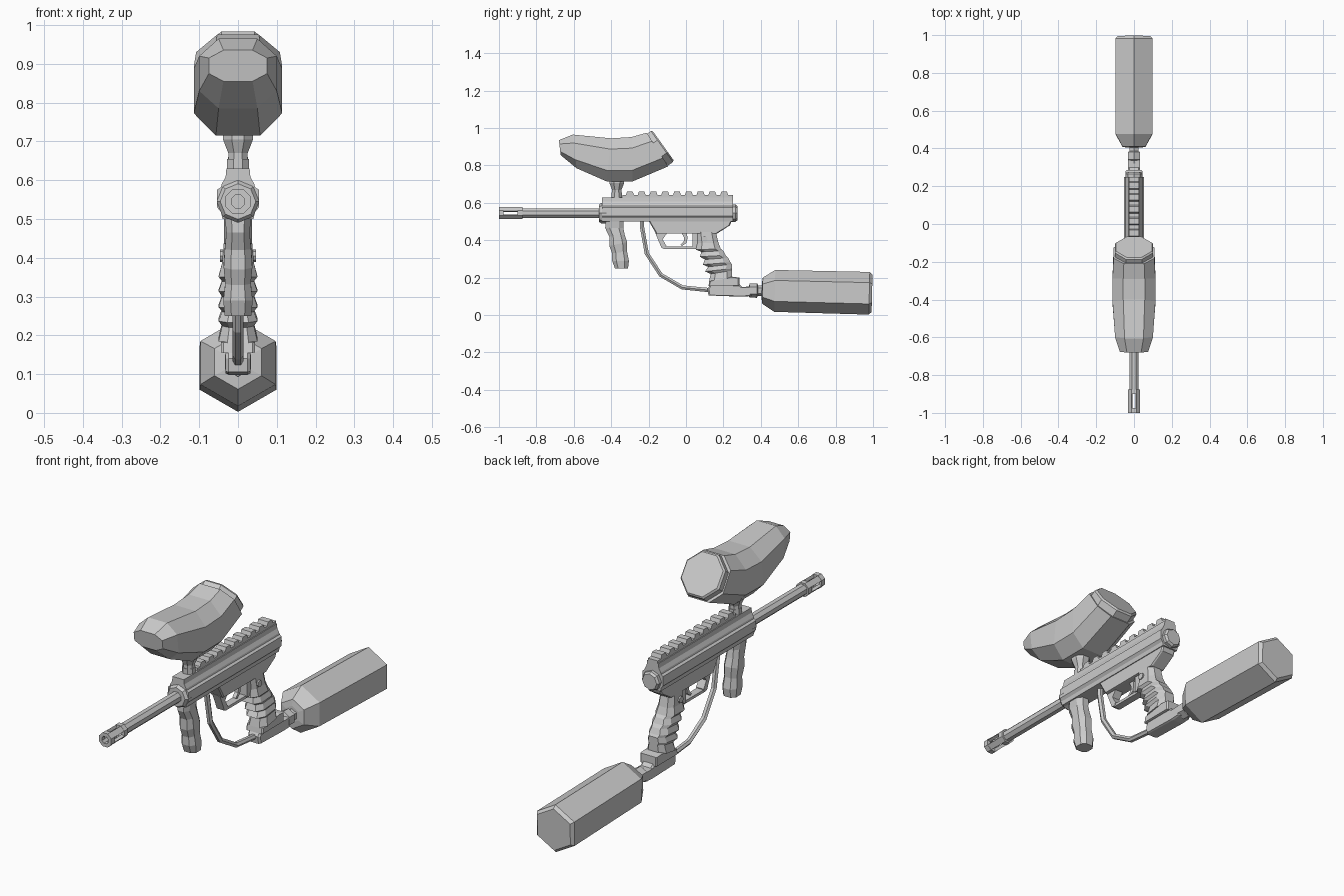
import bpy, math
from mathutils import Vector

cube = bpy.data.objects.get("Cube")
if cube:
    bpy.data.objects.remove(cube)

grey = bpy.data.materials.new("plain grey")
grey.use_nodes = True
colour = (0.6, 0.6, 0.6, 1)
grey.diffuse_color = colour
grey.node_tree.nodes["Principled BSDF"].inputs["Base Color"].default_value = colour

AXIS = 0.545  # height of the barrel line


def make(name, verts, faces):
    mesh = bpy.data.meshes.new(name)
    mesh.from_pydata(verts, [], faces)
    import bmesh
    bm = bmesh.new()
    bm.from_mesh(mesh)
    bmesh.ops.recalc_face_normals(bm, faces=bm.faces)
    bm.to_mesh(mesh)
    bm.free()
    mesh.materials.append(grey)
    obj = bpy.data.objects.new(name, mesh)
    bpy.context.scene.collection.objects.link(obj)
    return obj


def loft(name, rings, closed=False):
    """Skin equal rings of points, capped at the ends or joined into a loop."""
    n, m = len(rings[0]), len(rings)
    verts = [p for ring in rings for p in ring]
    faces = []
    for i in range(m if closed else m - 1):
        a, b = i * n, (i + 1) % m * n
        faces += [(a + k, a + (k + 1) % n, b + (k + 1) % n, b + k) for k in range(n)]
    if not closed:
        faces += [tuple(range(n)), tuple(range((m - 1) * n, m * n))]
    return make(name, verts, faces)


def plate(name, outline, half, taper=0):
    """Side outline of (y, z) points given thickness across x, optionally chamfered."""
    mid = sum((Vector(p) for p in outline), Vector((0, 0))) / len(outline)
    rings = []
    for x, inset in ((-half, taper), (-half + taper, 0), (half - taper, 0), (half, taper)):
        ring = []
        for p in outline:
            d = Vector(p) - mid
            q = mid + d * (1 - inset / d.length)
            ring.append((x, q.x, q.y))
        rings.append(ring)
    return loft(name, rings if taper else rings[::3])


def lathe(name, profile, start, axis, sides=8, turn=0.0, closed=False):
    """Turn (distance, radius) points about an axis lying in the middle plane."""
    axis = Vector(axis).normalized()
    side = Vector((1, 0, 0))
    up = axis.cross(side)
    rings = []
    for d, r in profile:
        c = Vector(start) + axis * d
        angles = [math.radians(turn) + math.tau * k / sides for k in range(sides)]
        rings.append([c + (side * math.cos(a) + up * math.sin(a)) * r for a in angles])
    return loft(name, rings, closed)


def body(name, stations, a=0.5):
    """Chamfered sections, each from one edge (y, z) to the other with a half width."""
    shape = [(1, a), (a, 1), (-a, 1), (-1, a), (-1, -a), (-a, -1), (a, -1), (1, -a)]
    rings = []
    for y1, z1, y2, z2, w in stations:
        p, q = Vector((0, y1, z1)), Vector((0, y2, z2))
        rings.append([(p + q) / 2 + (p - q) / 2 * v + Vector((w * u, 0, 0)) for u, v in shape])
    return loft(name, rings)


def box(name, y1, y2, z1, z2, half):
    return plate(name, [(y1, z1), (y2, z1), (y2, z2), (y1, z2)], half)


# Barrel and slotted muzzle
Y = (0, 1, 0)
lathe("barrel", [(0, .018), (0, .027), (.46, .027), (.46, .018)], (0, -.9, AXIS), Y, 8, 22.5, True)
for label, y, length in (("tip", -1, .025), ("collar", -.9, .025)):
    lathe("muzzle_" + label, [(0, .018), (0, .035), (length, .035), (length, .018)],
          (0, y, AXIS), Y, 8, 22.5, True)
for k in range(4):
    rings = []
    for y in (-.98, -.895):
        corners = [(r, math.radians(45 + 90 * k + d)) for r, d in
                   ((.019, -24), (.034, -24), (.034, 24), (.019, 24))]
        rings.append([(r * math.cos(t), y, AXIS + r * math.sin(t)) for r, t in corners])
    loft(f"muzzle_bar_{k + 1}", rings)

# Receiver with its end caps
half_section = [(.03, .63), (.032, .608), (.042, .59), (.044, .582), (.054, .575),
                (.054, .53), (.044, .518), (.04, .5)]
section = half_section + [(-x, z) for x, z in reversed(half_section)]
loft("receiver", [[(x, y, z) for x, z in section] for y in (-.45, .25)])
lathe("receiver_front_collar", [(0, .046), (.012, .055), (.04, .055)], (0, -.465, AXIS), Y)
lathe("receiver_rear_cap", [(0, .046), (.03, .046), (.04, .038)], (0, .235, AXIS), Y)

# Top rail and teeth
box("rail_base", -.34, .25, .625, .642, .026)
for k in range(9):
    y = -.3 + k * .063
    plate(f"rail_tooth_{k + 1}", [(y - .022, .64), (y + .022, .64), (y + .015, .66), (y - .015, .66)], .026)

# Lower frame, guard and trigger
plate("lower_frame", [(-.2, .505), (.245, .505), (.235, .48), (.165, .435), (-.16, .435)], .036, .006)
plate("guard_front", [(-.165, .44), (-.1, .44), (-.125, .405), (-.105, .37), (-.11, .355), (-.13, .358)], .02)
box("guard_bottom", -.12, .06, .353, .366, .018)
box("guard_rear", .035, .075, .36, .44, .024)
plate("trigger", [(-.025, .44), (.005, .44), (.008, .41), (.002, .385), (-.02, .37), (-.03, .375),
                  (-.012, .395), (-.01, .415)], .009)

# Rear grip with finger ridges
front = [(.055, .445), (.06, .385), (.053, .35), (.082, .338), (.074, .312), (.101, .297),
         (.09, .27), (.118, .258), (.102, .233), (.132, .22), (.123, .18)]
stations = []
for i, (y, z) in enumerate(front):
    t = i / (len(front) - 1)
    back = .16 + .13 * t if t < .66 else .246
    ridge = 0 < i and i % 2 == 0
    stations.append((y, z, back, z + .02 * t, .05 if ridge else .041))
stations[0] = (.055, .445, .16, .445, .036)
body("rear_grip", stations, .55)
for side, x in (("left", .034), ("right", -.046)):
    lathe(f"grip_screw_{side}", [(0, .016), (.012, .016)], (x, .1, .405), (0, 0, 1), 8).matrix_world
    screw = bpy.data.objects[f"grip_screw_{side}"]
    for v in screw.data.vertices:
        dx, dz = v.co.z - .405, v.co.x - x
        v.co = (x + dx, v.co.y, .405 + dz)

# Grip foot, bottle mount and connector
plate("grip_foot", [(.12, .155), (.285, .155), (.285, .2), (.25, .205), (.125, .182)], .044, .006)
plate("bottle_mount", [(.12, .105), (.3, .098), (.35, .102), (.35, .15), (.3, .15), (.285, .165), (.13, .165),
                       (.115, .14)], .032, .008)
lathe("bottle_connector", [(0, .022), (.015, .022), (.02, .038), (.06, .038), (.065, .028), (.13, .028)],
      (0, .32, .132), (0, 1, -.025), 6, 30)

# Air bottle
lathe("air_bottle", [(0, .04), (.004, .07), (.07, .112), (.575, .114), (.59, .1)],
      (0, .405, .131), (0, 1, -.025), 6, 30)

# Hose
path = [Vector((0, y, z)) for y, z in
        ((-.235, .505), (-.235, .47), (-.21, .33), (-.135, .215), (-.02, .148), (.13, .133))]
rings = []
for i, p in enumerate(path):
    d = (path[min(i + 1, len(path) - 1)] - path[max(i - 1, 0)]).normalized()
    up = d.cross(Vector((1, 0, 0)))
    rings.append([p + Vector((.014 * math.cos(math.tau * k / 6), 0, 0))
                  + up * .013 * math.sin(math.tau * k / 6) for k in range(6)])
loft("hose", rings)

# Front grip
body("front_grip", [(-.43, .505, -.335, .505, .034), (-.432, .465, -.335, .465, .03),
                    (-.41, .42, -.328, .43, .034), (-.41, .37, -.315, .39, .037),
                    (-.395, .33, -.315, .34, .033), (-.395, .29, -.305, .29, .038),
                    (-.38, .25, -.31, .25, .034)])

# Feed neck
lathe("feed_neck", [(0, .03), (.035, .03), (.035, .027), (.05, .027), (.085, .042), (.11, .042)],
      (0, -.37, .62), (0, 0, 1), 8, 22.5)

# Hopper and its lid
body("hopper", [(-.68, .935, -.67, .855, .075), (-.605, .965, -.585, .785, .1),
                (-.4, .945, -.425, .715, .114), (-.29, .952, -.285, .715, .114),
                (-.21, .975, -.095, .795, .108)])
lathe("hopper_lid", [(-.01, .1), (.012, .1), (.012, .11), (.045, .11), (.053, .102)],
      (0, -.165, .875), (0, .81, .58), 8, 22.5)
